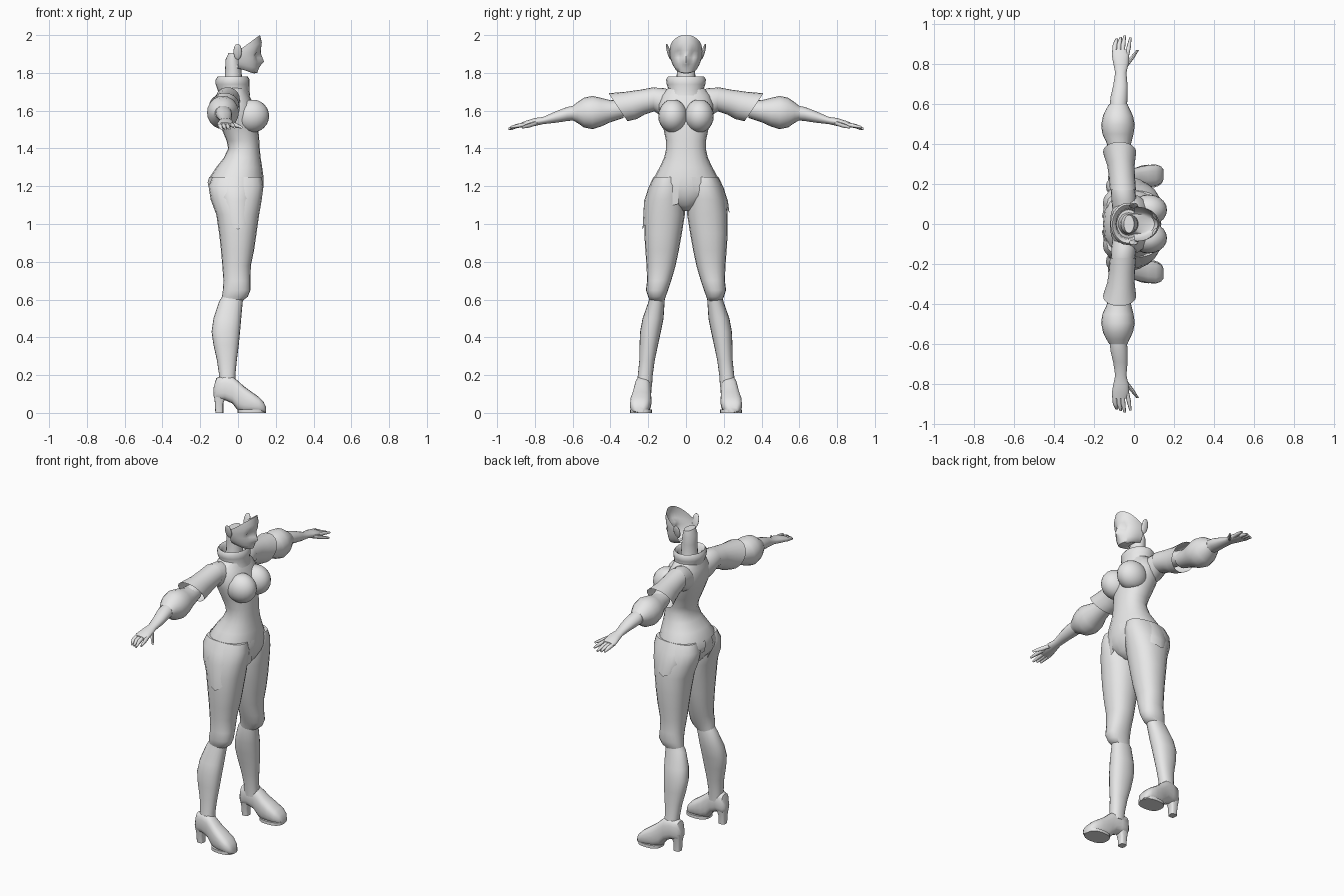
import bpy, bmesh, math
from mathutils import Vector

grey = bpy.data.materials.new("pale_grey")
grey.diffuse_color = (0.8, 0.8, 0.8, 1)


def finish(name, bm, mirror=False, angle=50):
    bmesh.ops.recalc_face_normals(bm, faces=bm.faces)
    me = bpy.data.meshes.new(name)
    bm.to_mesh(me)
    bm.free()
    me.materials.append(grey)
    ob = bpy.data.objects.new(name, me)
    bpy.context.collection.objects.link(ob)
    if mirror:
        m = ob.modifiers.new("mirror", 'MIRROR')
        m.use_axis = (False, True, False)
        m.use_clip = False
        m.use_mirror_merge = False
    bpy.ops.object.select_all(action='DESELECT')
    ob.select_set(True)
    bpy.context.view_layer.objects.active = ob
    bpy.ops.object.shade_smooth_by_angle(angle=math.radians(angle))
    return ob


def ellipse(c, u, v, n=20, power=1.0):
    """Closed (super)ellipse around c spanned by u and v."""
    def f(t):
        return math.copysign(abs(t) ** power, t)
    c, u, v = Vector(c), Vector(u), Vector(v)
    return [c + u * f(math.cos(a)) + v * f(math.sin(a))
            for a in (2 * math.pi * i / n for i in range(n))]


def loft(name, rings, mirror=False, closed=True, caps=(True, True), angle=50):
    bm = bmesh.new()
    vs = [[bm.verts.new(p) for p in r] for r in rings]
    n = len(vs[0])
    for a, b in zip(vs, vs[1:]):
        for i in range(n if closed else n - 1):
            j = (i + 1) % n
            bm.faces.new((a[i], a[j], b[j], b[i]))
    if caps[0]:
        bm.faces.new(vs[0][::-1])
    if caps[1]:
        bm.faces.new(vs[-1])
    return finish(name, bm, mirror, angle)


def upright(z, xb, xf, y0, y1, power=0.9):
    """Level ring between back/front x and inner/outer y."""
    return ellipse(((xb + xf) / 2, (y0 + y1) / 2, z),
                   ((xf - xb) / 2, 0, 0), (0, (y1 - y0) / 2, 0), power=power)


def across(y, x, z, rx, rz, slant=0.0):
    """Ring facing sideways; slant pushes its top outward."""
    return ellipse((x, y, z), (rx, 0, 0), (0, slant, rz))


def blob(name, c, r, mirror=True, tilt=0.0):
    rings = []
    for k in range(1, 12):
        a = math.pi * k / 12
        z, s = -math.cos(a) * r[2], math.sin(a)
        rings.append(ellipse((c[0], c[1] + z * tilt, c[2] + z),
                             (r[0] * s, 0, 0), (0, r[1] * s, 0)))
    return loft(name, rings, mirror)


# torso: z, back x, front x, half width
torso = [(1.07, -.05, .06, .03), (1.10, -.10, .10, .075), (1.15, -.145, .128, .15),
         (1.20, -.155, .135, .183), (1.25, -.148, .135, .167), (1.30, -.115, .128, .14),
         (1.35, -.075, .12, .116), (1.40, -.052, .115, .105), (1.44, -.06, .113, .106),
         (1.50, -.085, .108, .118), (1.57, -.11, .10, .14), (1.63, -.12, .085, .148),
         (1.68, -.113, .06, .13), (1.72, -.10, .045, .095)]
loft("torso", [upright(z, b, f, -w, w) for z, b, f, w in torso])
blob("bust", (.073, .07, 1.572), (.092, .077, .088))

# rolled collar: outside up, then down inside
collar = [(1.68, -.10, .065, .10), (1.71, -.108, .06, .092), (1.74, -.118, .062, .102),
          (1.765, -.118, .062, .106), (1.78, -.108, .052, .096), (1.765, -.09, .035, .078),
          (1.71, -.085, .03, .07)]
loft("collar", [upright(z, b, f, -w, w, 1) for z, b, f, w in collar], caps=(False, False))
neck = [(1.69, -.085, .03, .062), (1.76, -.07, .022, .05), (1.82, -.068, .018, .048),
        (1.87, -.066, .01, .05), (1.905, -.05, 0, .045)]
loft("neck", [upright(z, b, f, -w, w, 1) for z, b, f, w in neck])

# face: open shell, rows from throat to hairline (front z, side z, side x, front x, half width)
face = [(1.825, 1.845, -.01, .02, .04), (1.797, 1.825, -.005, .085, .05),
        (1.80, 1.83, 0, .102, .06), (1.825, 1.845, 0, .110, .071), (1.845, 1.86, 0, .112, .077),
        (1.86, 1.87, 0, .114, .08), (1.88, 1.88, 0, .114, .083), (1.90, 1.89, 0, .114, .085),
        (1.92, 1.90, 0, .121, .086), (1.96, 1.91, 0, .126, .087), (2.0, 1.92, 0, .117, .086)]
nose = {4: .012, 5: .024, 6: .016, 7: .008}
sockets = {6: .006, 7: .010}
rows = []
for k, (zf, zs, xs, xf, w) in enumerate(face):
    row = []
    for i in range(-9, 10):
        a = math.radians(10 * i)
        x = xs + (xf - xs) * math.cos(a) ** .85
        x += nose.get(k, 0) * max(0, 1 - abs(i) / 2)
        if abs(i) in (2, 3):
            x -= sockets.get(k, 0)
        row.append(Vector((x, w * math.sin(a), zf + (zs - zf) * (1 - math.cos(a)) ** 1.1)))
    rows.append(row)
loft("face", rows, closed=False, caps=(False, False))
blob("ear", (-.002, .092, 1.912), (.022, .009, .042), tilt=.25)

# trousers: z, back x, front x, inner y, outer y
thigh = [(1.25, -.135, .125, .03, .168), (1.20, -.156, .134, .012, .192),
         (1.13, -.145, .126, .005, .212), (1.05, -.115, .112, .006, .221),
         (.95, -.10, .098, .022, .221), (.86, -.09, .085, .038, .215),
         (.78, -.083, .068, .055, .209), (.70, -.077, .066, .078, .206),
         (.65, -.08, .066, .095, .212), (.615, -.085, .052, .108, .20), (.59, -.085, .02, .115, .19)]
loft("trouser_leg", [upright(*r) for r in thigh], True)
calf = [(.63, -.075, .035, .118, .19), (.59, -.10, .025, .113, .198), (.50, -.13, .017, .119, .230),
        (.43, -.14, .011, .133, .243), (.36, -.13, .004, .148, .246), (.28, -.112, -.006, .165, .247),
        (.20, -.10, -.014, .176, .255), (.14, -.10, -.01, .18, .262)]
loft("lower_leg", [upright(*r) for r in calf], True)


# hip flaps: thin open panels around the outside of each hip
def flap(name, side, low):
    rows = []
    for z, b, f, w in ((1.25, -.155, .137, .172), (1.19, -.163, .138, .200),
                       (1.12, -.155, .134, .222), (low, -.12, .12, .230)):
        row = []
        for i in range(13):
            a = math.radians(10 + 160 * i / 12)
            zz = z + (1.25 - z) * .5 * abs(math.cos(a)) ** 1.5
            row.append(Vector(((b + f) / 2 + (f - b) / 2 * math.cos(a), side * w * math.sin(a), zz)))
        rows.append(row)
    loft(name, rows, closed=False, caps=(False, False))


flap("left_hip_flap", 1, 1.06)
flap("right_hip_flap", -1, .97)

# shoe along x: x, bottom z, top z, half width
shoe = [(-.130, .09, .13, .02), (-.115, .065, .185, .036), (-.07, .068, .198, .043),
        (-.03, .05, .192, .044), (.0, .012, .17, .047), (.03, .0, .142, .052),
        (.07, .0, .113, .056), (.11, .0, .085, .054), (.135, .0, .06, .042), (.148, .003, .03, .024)]
loft("shoe", [ellipse((x, .225 + .1 * (x + .07), (b + t) / 2), (0, w, 0), (0, 0, (t - b) / 2), power=.75)
              for x, b, t, w in shoe], True)
loft("sole", [ellipse((.073, .238, z), (.075, 0, 0), (0, .058, 0), power=.8) for z in (0, .018)], True)
loft("heel", [upright(z, b, f, .222 - w, .222 + w, .6) for z, b, f, w in
              ((0, -.12, -.078, .022), (.05, -.122, -.078, .024), (.11, -.13, -.055, .036))], True)

# arms: y, x, z, x radius, z radius
arm = [(.07, -.045, 1.63, .062, .075), (.12, -.05, 1.642, .063, .078), (.17, -.055, 1.66, .06, .062),
       (.24, -.06, 1.65, .055, .05), (.33, -.065, 1.625, .045, .043), (.45, -.075, 1.6, .04, .04),
       (.58, -.078, 1.59, .042, .04), (.63, -.075, 1.582, .043, .037), (.69, -.068, 1.566, .036, .03),
       (.755, -.066, 1.548, .028, .019), (.80, -.065, 1.54, .038, .021), (.845, -.068, 1.53, .043, .017),
       (.87, -.072, 1.525, .036, .013)]
loft("arm", [across(*r) for r in arm], True)
sleeve = [(.17, -.055, 1.66, .065, .064, 0), (.23, -.06, 1.645, .065, .066, .01),
          (.29, -.065, 1.628, .068, .072, .03), (.36, -.072, 1.618, .083, .074, .05)]
loft("upper_sleeve", [across(*r) for r in sleeve], True, caps=(False, False))
puff = [(.33, -.072, 1.61, .05, .048), (.40, -.075, 1.597, .06, .058), (.45, -.08, 1.592, .078, .076),
        (.495, -.08, 1.59, .084, .088), (.54, -.08, 1.59, .075, .079), (.575, -.08, 1.59, .058, .055),
        (.60, -.078, 1.587, .045, .038)]
loft("puffed_sleeve", [across(*r) for r in puff], True)


# fingers: base, middle and tip points
def finger(name, a, b, c, r):
    loft(name, [ellipse(p, (r * k, 0, 0), (0, 0, r * k), n=8)
                for p, k in ((a, 1), (b, 1), (c, .55))], True)


for i in range(3):
    x = -.098 + .02 * i
    finger("finger_%d" % (i + 1), (x, .85, 1.527), (x + .004, .90, 1.518),
           (x + .012, .925 + .008 * i, 1.503), .0115)
finger("index_finger", (-.038, .83, 1.53), (-.027, .88, 1.522), (-.018, .93, 1.512), .011)
finger("thumb", (-.04, .79, 1.535), (-.01, .83, 1.522), (.018, .868, 1.512), .012)
